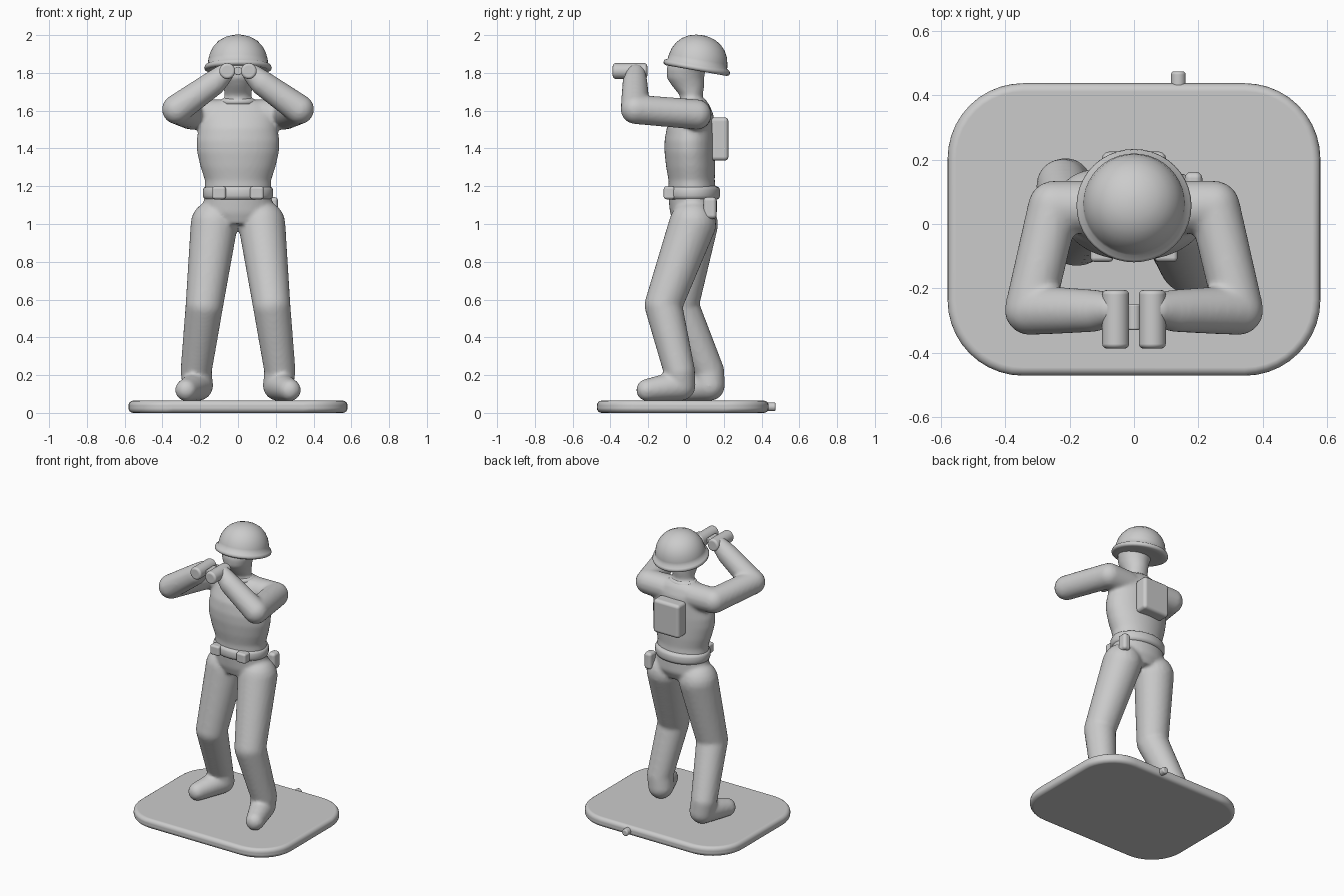
import bpy, bmesh, math
from mathutils import Matrix, Vector

if "Cube" in bpy.data.objects:
    bpy.data.objects.remove(bpy.data.objects["Cube"])


def finish(name, bm, bevel=0, segs=3):
    bmesh.ops.recalc_face_normals(bm, faces=bm.faces)
    me = bpy.data.meshes.new(name)
    bm.to_mesh(me)
    bm.free()
    ob = bpy.data.objects.new(name, me)
    bpy.context.collection.objects.link(ob)
    if bevel:
        m = ob.modifiers.new("round", 'BEVEL')
        m.width, m.segments, m.limit_method = bevel, segs, 'ANGLE'
    for p in me.polygons:
        p.use_smooth = True
    return ob


def loft(bm, rings, n=40):
    """Stack of horizontal ellipses: (y, z, rx, ry), capped at both ends."""
    loops = []
    for y, z, rx, ry in rings:
        loops.append([bm.verts.new((rx * math.cos(a), y + ry * math.sin(a), z))
                      for a in (2 * math.pi * i / n for i in range(n))])
    for lo, hi in zip(loops, loops[1:]):
        for i in range(n):
            j = (i + 1) % n
            bm.faces.new((lo[i], lo[j], hi[j], hi[i]))
    bm.faces.new(loops[0][::-1])
    bm.faces.new(loops[-1])


def capsule(bm, a, ra, b, rb, n=24):
    """Tapered capsule: convex hull of two spheres."""
    verts = []
    for c, r in ((a, ra), (b, rb)):
        for i in range(n // 2 + 1):
            t = math.pi * i / (n // 2)
            for j in range(n if 0 < i < n // 2 else 1):
                p = 2 * math.pi * j / n
                verts.append(bm.verts.new(Vector(c) + r * Vector(
                    (math.sin(t) * math.cos(p), math.sin(t) * math.sin(p), math.cos(t)))))
    res = bmesh.ops.convex_hull(bm, input=verts)
    bad = {v for v in res["geom_interior"] + res["geom_unused"]
           if isinstance(v, bmesh.types.BMVert)}
    bmesh.ops.delete(bm, geom=list(bad), context='VERTS')


def chain(bm, pts):
    for (a, ra), (b, rb) in zip(pts, pts[1:]):
        capsule(bm, a, ra, b, rb)


def box(name, center, size, bevel, segs=3):
    bm = bmesh.new()
    bmesh.ops.create_cube(bm, size=1, matrix=Matrix.Translation(center) @ Matrix.Diagonal((*size, 1)))
    return finish(name, bm, bevel, segs)


def cylinder_y(name, x, z, r, y0, y1, bevel):
    bm = bmesh.new()
    bmesh.ops.create_cone(bm, cap_ends=True, segments=32, radius1=r, radius2=r, depth=y1 - y0,
                          matrix=Matrix.Translation((x, (y0 + y1) / 2, z)) @ Matrix.Rotation(math.pi / 2, 4, 'X'))
    return finish(name, bm, bevel)


# Body: torso, head and limbs fused into one smooth surface
body = bmesh.new()
loft(body, [(.035, 1.0, .15, .10), (.04, 1.06, .185, .125), (.035, 1.14, .178, .128),
            (.03, 1.23, .175, .122), (.025, 1.30, .198, .13), (.02, 1.38, .217, .134),
            (.02, 1.44, .220, .134), (.025, 1.51, .208, .127), (.04, 1.58, .20, .105),
            (.045, 1.63, .175, .08), (.045, 1.655, .12, .06)])
loft(body, [(.03, 1.60, .085, .07), (.028, 1.68, .07, .06), (.012, 1.73, .078, .085),
            (-.002, 1.77, .09, .098), (.0, 1.82, .105, .103), (.04, 1.86, .12, .13),
            (.05, 1.90, .11, .11)])
for s in (-1, 1):
    # arm raised to the eyes
    chain(body, [((s * .10, .05, 1.575), .085), ((s * .25, .055, 1.58), .08),
                 ((s * .325, -.268, 1.607), .078), ((s * .13, -.27, 1.745), .067),
                 ((s * .075, -.265, 1.795), .052)])
    # bent leg and boot, left leg stepping forward
    knee, ankle, hip = (-.12, -.035, .035) if s > 0 else (-.032, .12, .045)
    chain(body, [((s * .126, hip, 1.0), .125), ((s * .178, knee, .57), .1),
                 ((s * .222, ankle, .22), .083), ((s * .212, ankle + .005, .145), .081),
                 ((s * .274, ankle - .17, .121), .059)])
ob = finish("figure_body", body)
rm = ob.modifiers.new("fuse", 'REMESH')
rm.mode, rm.voxel_size, rm.use_smooth_shade = 'VOXEL', .011, True
sm = ob.modifiers.new("soften", 'SMOOTH')
sm.factor, sm.iterations = .5, 6

# Helmet, tilted back
bm = bmesh.new()
loft(bm, [(0, z, r, r) for r, z in (
    (.13, -.012), (.165, -.016), (.176, -.010), (.179, 0), (.174, .012), (.160, .020),
    (.157, .045), (.148, .080), (.130, .113), (.104, .141), (.07, .161), (.035, .171), (.008, .174))])
helmet = finish("helmet", bm)
helmet.location = (0, .057, 1.828)
helmet.rotation_euler.x = math.radians(-10)

# Collar and belt
bm = bmesh.new()
loft(bm, [(.035, 1.635, .10, .075), (.035, 1.655, .095, .072), (.033, 1.665, .08, .062)])
finish("collar", bm)
bm = bmesh.new()
loft(bm, [(.035, 1.128, .165, .125), (.035, 1.135, .18, .14), (.035, 1.15, .186, .145),
          (.035, 1.18, .186, .145), (.035, 1.193, .18, .14), (.035, 1.2, .165, .125)])
finish("belt", bm)

# Pouches, hip flask and back pack
for s in (-1, 1):
    box("belt_pouch", (s * .1, -.088, 1.165), (.072, .06, .068), .014)
box("hip_flask", (.185, .127, 1.085), (.055, .07, .115), .02)
box("back_pack", (0, .178, 1.45), (.2, .094, .23), .022)

# Binoculars
for s in (-1, 1):
    cylinder_y("binocular_tube", s * .057, 1.81, .042, -.388, -.205, .015)
cylinder_y("binocular_hinge", 0, 1.81, .022, -.33, -.25, .006)

# Base plate with rounded corners and moulding nub
bm = bmesh.new()
bmesh.ops.create_cube(bm, size=1, matrix=Matrix.Translation((0, -.017, .0325)) @ Matrix.Diagonal((1.16, .91, .065, 1)))
upright = [e for e in bm.edges if abs(e.verts[0].co.z - e.verts[1].co.z) > .01]
bmesh.ops.bevel(bm, geom=upright, offset=.235, segments=10, profile=.5, affect='EDGES')
base = finish("base_plate", bm, .026, 4)
base.modifiers["round"].angle_limit = math.radians(40)
cylinder_y("base_nub", .138, .032, .023, .42, .475, .01)
for o in bpy.data.objects:
    if o.name.startswith(("base", "belt_pouch", "hip", "back", "binocular")):
        o.modifiers["round"].harden_normals = True
